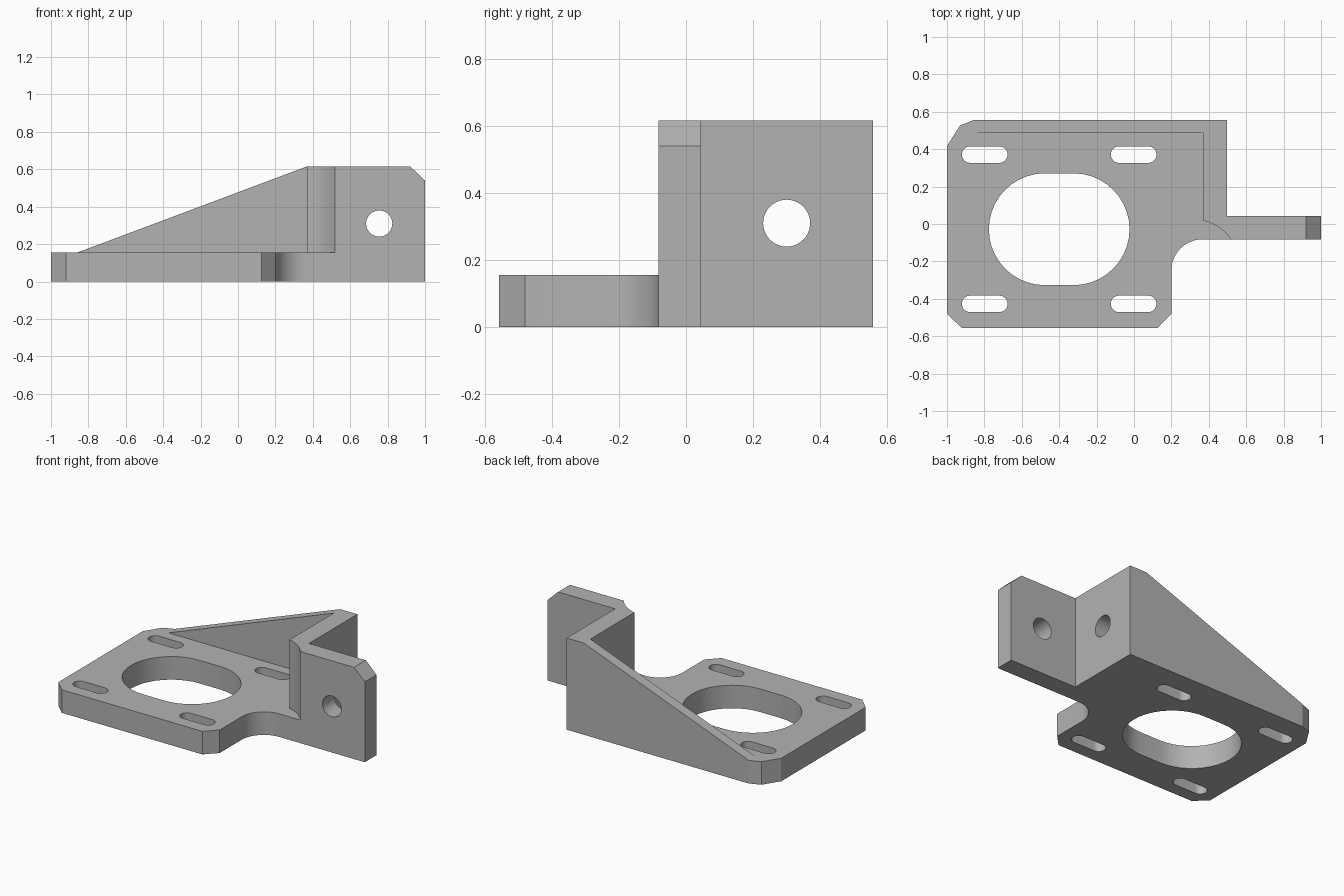
import bpy
import bmesh
from math import cos, sin, radians
from mathutils import Vector

default = bpy.data.objects.get("Cube")
if default:
    bpy.data.objects.remove(default, do_unlink=True)

PLATE = 0.155    # plate thickness
TOP = 0.616      # wall height
WALL_X = 0.37    # inner face of the side wall

grey = bpy.data.materials.new("machined grey")
grey.use_nodes = True
colour = (0.45, 0.45, 0.45, 1)
grey.diffuse_color = colour
grey.node_tree.nodes["Principled BSDF"].inputs["Base Color"].default_value = colour


def arc(cx, cy, r, start, end, steps=20):
    angles = [radians(start + (end - start) * i / steps) for i in range(steps + 1)]
    return [(cx + r * cos(a), cy + r * sin(a)) for a in angles]


def slot(cx, cy, r, half=0):
    """Round-ended outline; a plain circle when half is zero."""
    right, left = arc(cx + half, cy, r, -90, 90), arc(cx - half, cy, r, 90, 270)
    return right + left if half else right + left[1:-1]


def prism(name, outline, low, high, axis="z"):
    """Extrude a 2D outline along one axis between low and high."""
    place = {"x": lambda u, v, w: (w, u, v),
             "y": lambda u, v, w: (u, w, v),
             "z": lambda u, v, w: (u, v, w)}[axis]
    bm = bmesh.new()
    face = bm.faces.new([bm.verts.new(place(u, v, low)) for u, v in outline])
    ext = bmesh.ops.extrude_face_region(bm, geom=[face])["geom"]
    bmesh.ops.translate(bm, vec=Vector(place(0, 0, high - low)),
                        verts=[e for e in ext if isinstance(e, bmesh.types.BMVert)])
    bmesh.ops.recalc_face_normals(bm, faces=bm.faces)
    mesh = bpy.data.meshes.new(name)
    bm.to_mesh(mesh)
    bm.free()
    mesh.materials.append(grey)
    obj = bpy.data.objects.new(name, mesh)
    bpy.context.collection.objects.link(obj)
    return obj


# Full footprint: chamfered plate, concave corner, side flange
footprint = [(-1, -0.48), (-0.92, -0.557), (0.125, -0.557), (0.2, -0.48)]
footprint += arc(0.366, -0.248, 0.166, 180, 90)
footprint += [(1, -0.082), (1, 0.043), (0.497, 0.043), (0.497, 0.557),
              (-0.855, 0.557), (-0.93, 0.527), (-1, 0.417)]
bracket = prism("mounting_bracket", footprint, 0, TOP)

# Space above the plate, with a rounded relief in the inner corner
pocket = [(-1.2, 0.487), (WALL_X, 0.487)]
pocket += arc(0.314, -0.225, 0.25, 77, 20)
pocket += [(0.549, -0.8), (-1.2, -0.8)]
cutters = [prism("pocket_cutter", pocket, PLATE, 1)]

# Sloping top of the back wall and chamfer on the flange
slope = [(-1.2, PLATE), (-0.858, PLATE), (WALL_X, TOP), (WALL_X, 1), (-1.2, 1)]
cutters.append(prism("slope_cutter", slope, 0.3, 0.8, "y"))
chamfer = [(0.84, TOP + 0.076), (1.08, TOP - 0.152), (1.08, TOP + 0.076)]
cutters.append(prism("chamfer_cutter", chamfer, -0.3, 0.3, "y"))

# Large opening, four adjusting slots and two bolt holes
cutters.append(prism("opening_cutter", slot(-0.4, -0.028, 0.299, 0.077), -0.1, 0.4))
for x in (-0.798, -0.002):
    for y in (-0.427, 0.371):
        cutters.append(prism("slot_cutter", slot(x, y, 0.044, 0.078), -0.1, 0.4))
cutters.append(prism("flange_hole_cutter", slot(0.755, 0.31, 0.07), -0.3, 0.3, "y"))
cutters.append(prism("wall_hole_cutter", slot(0.3, 0.31, 0.07), 0.2, 0.7, "x"))

bpy.ops.object.select_all(action="DESELECT")
bpy.context.view_layer.objects.active = bracket
bracket.select_set(True)
for cutter in cutters:
    mod = bracket.modifiers.new("cut", "BOOLEAN")
    mod.operation, mod.solver, mod.object = "DIFFERENCE", "EXACT", cutter
    bpy.ops.object.modifier_apply(modifier=mod.name)
    bpy.data.objects.remove(cutter, do_unlink=True)

bpy.ops.object.shade_smooth_by_angle(angle=radians(20))
